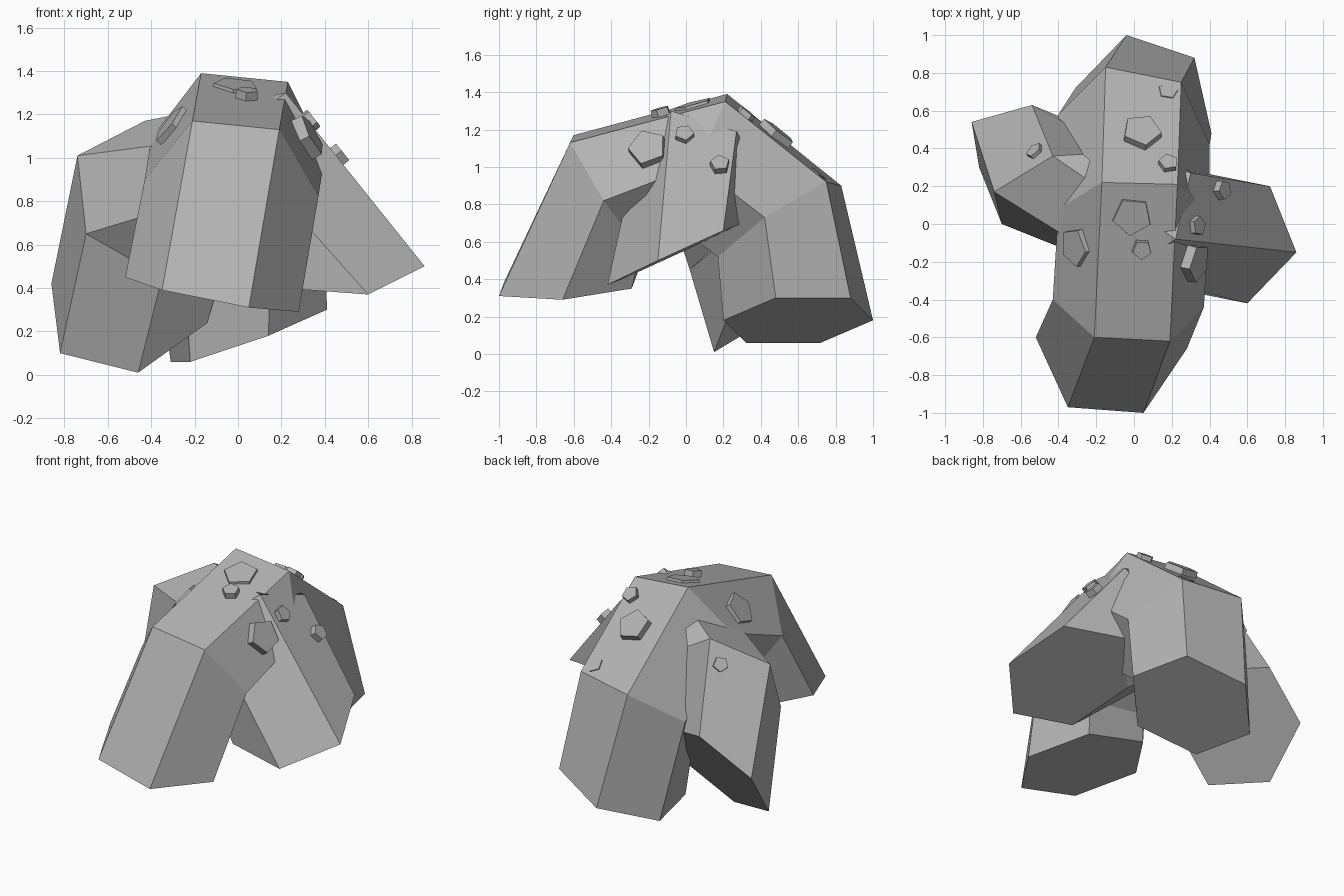
import bpy
import bmesh
from mathutils import Vector, Matrix
from mathutils.bvhtree import BVHTree

default_cube = bpy.data.objects.get("Cube")
if default_cube:
    bpy.data.objects.remove(default_cube, do_unlink=True)

# One plain stone colour
stone = bpy.data.materials.new("stone_grey")
stone.use_nodes = True
stone_colour = (0.45, 0.45, 0.45, 1)
stone.diffuse_color = stone_colour
shader = next(n for n in stone.node_tree.nodes if n.type == "BSDF_PRINCIPLED")
shader.inputs["Base Color"].default_value = stone_colour
shader.inputs["Roughness"].default_value = 0.9


def finish(bm, name):
    """Turn a bmesh into a flat shaded stone object."""
    bmesh.ops.recalc_face_normals(bm, faces=bm.faces)
    mesh = bpy.data.meshes.new(name)
    bm.to_mesh(mesh)
    mesh.materials.append(stone)
    obj = bpy.data.objects.new(name, mesh)
    bpy.context.collection.objects.link(obj)
    return obj


def hexagon(first, second, third):
    """Complete a hexagon from three neighbouring corners."""
    half = [Vector(first), Vector(second), Vector(third)]
    centre = half[0] + half[2] - half[1]
    return half + [2 * centre - corner for corner in half]


def hex_arch(name, sections):
    """Skin hexagonal sections into a bent column; return its surface tree."""
    bm = bmesh.new()
    rings = [[bm.verts.new(p) for p in hexagon(*s)] for s in sections]
    for ring, following in zip(rings, rings[1:]):
        for i in range(len(ring)):
            j = (i + 1) % len(ring)
            bm.faces.new((ring[i], ring[j], following[j], following[i]))
    bm.faces.new(rings[0])
    bm.faces.new(rings[-1])
    bmesh.ops.recalc_face_normals(bm, faces=bm.faces)
    tree = BVHTree.FromBMesh(bm)
    finish(bm, name)
    bm.free()
    return tree


def chip(name, surface, near, radius, height, spin):
    """Lay a five sided stone chip flat on the nearest face of an arch."""
    point, normal, _, _ = surface.find_nearest(Vector(near))
    turn = normal.to_track_quat("Z", "Y").to_matrix().to_4x4()
    bm = bmesh.new()
    bmesh.ops.create_cone(
        bm, cap_ends=True, segments=5, radius1=radius, radius2=radius * 0.95,
        depth=height * 2,
        matrix=Matrix.Translation(point) @ turn @ Matrix.Rotation(spin, 4, "Z"))
    finish(bm, name)
    bm.free()


# Main arch: front foot, front knee, crown, back knee, back foot
main_arch = hex_arch("main_arch", [
    ((-.35, -.97, .39), (.05, -1, .31), (.28, -.66, .29)),
    ((-.21, -.6, 1.17), (.19, -.62, 1.13), (.37, -.44, .82)),
    ((-.17, .22, 1.39), (.23, .21, 1.35), (.4, .06, 1.01)),
    ((-.15, .83, .9), (.25, .75, .92), (.4, .42, .73)),
    ((-.04, 1, .18), (.32, .88, .3), (.41, .48, .3)),
])

# Side arch: right foot, right knee, shoulder, left foot
side_arch = hex_arch("side_arch", [
    ((-.82, .3, .1), (-.86, .54, .42), (-.54, .63, .65)),
    ((-.7, 0, .65), (-.74, .17, 1.01), (-.43, .36, 1.17)),
    ((-.24, -.09, .79), (-.05, -.26, 1.1), (.22, -.08, 1.3)),
    ((.2, -.34, .4), (.6, -.42, .37), (.86, -.15, .5)),
])

# Stone chips scattered over the upper faces
chip("crown_chip_large", main_arch, (-.01, .04, 1.33), .11, .015, .2)
chip("crown_chip_small", main_arch, (.04, -.13, 1.28), .055, .04, 1.5)
chip("back_chip_large", main_arch, (.04, .48, 1.17), .11, .04, .3)
chip("back_chip_small", main_arch, (.18, .31, 1.27), .055, .03, 1)
chip("back_chip_buried", main_arch, (.18, .7, .96), .055, .006, .6)
chip("right_chip_large", main_arch, (-.31, -.12, 1.15), .11, .03, .9)
chip("left_chip_large", main_arch, (.31, -.2, 1.09), .11, .05, .4)
chip("left_chip_upper", side_arch, (.33, -.01, 1.17), .055, .03, .8)
chip("left_chip_lower", side_arch, (.44, .18, .99), .055, .04, .1)
chip("right_chip_small", side_arch, (-.52, .38, 1.03), .05, .02, .5)
